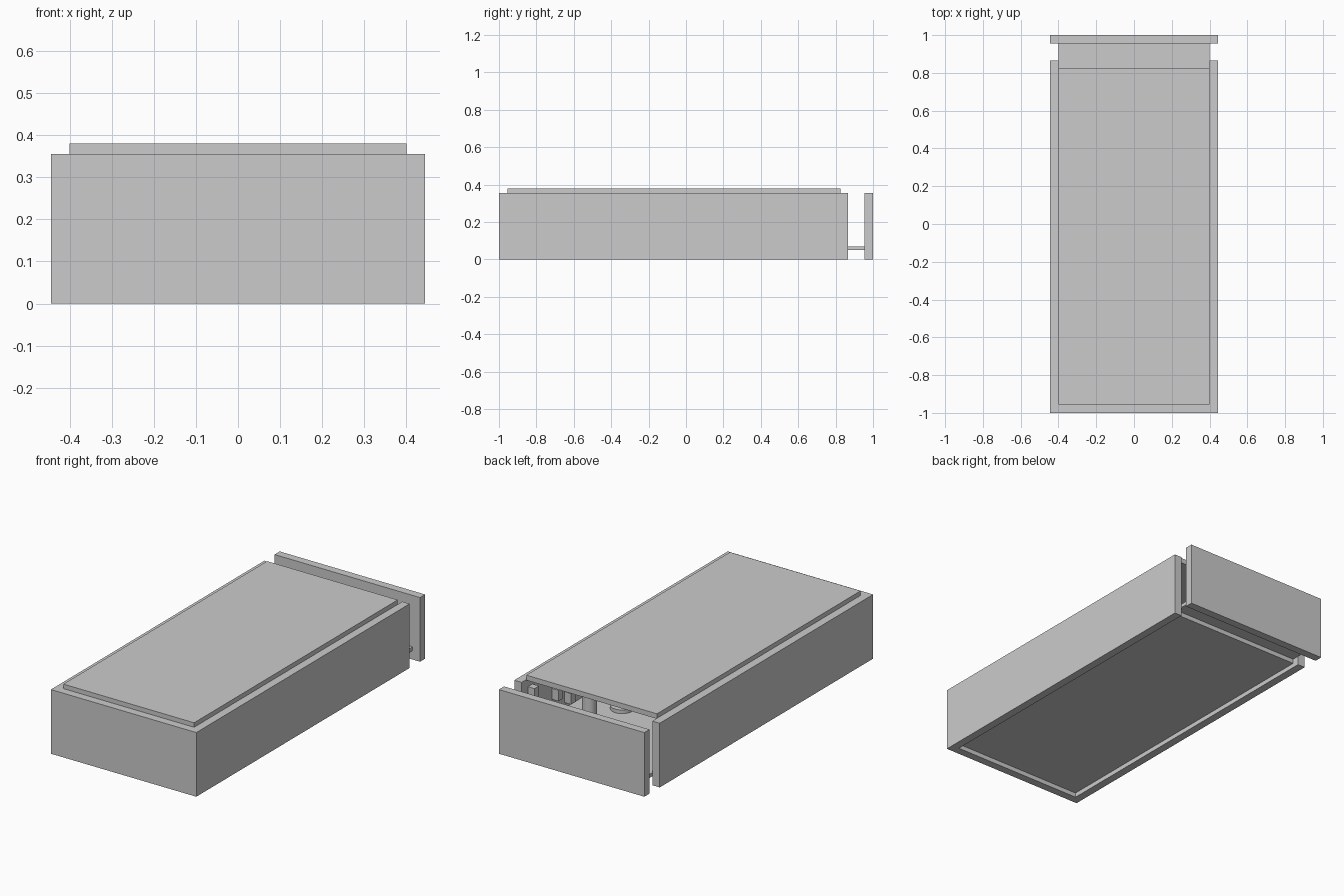
import bpy, bmesh
from mathutils import Vector

if "Cube" in bpy.data.objects:
    bpy.data.objects.remove(bpy.data.objects["Cube"])


def box(name, x, y, z):
    """Box from (min, max) ranges."""
    bm = bmesh.new()
    bmesh.ops.create_cube(bm, size=1)
    for v in bm.verts:
        v.co = Vector([r[0] + (c + 0.5) * (r[1] - r[0]) for c, r in zip(v.co, (x, y, z))])
    me = bpy.data.meshes.new(name)
    bm.to_mesh(me)
    bm.free()
    ob = bpy.data.objects.new(name, me)
    bpy.context.collection.objects.link(ob)
    return ob


def prism(name, outline, z0, z1):
    """Extrude a flat outline from z0 to z1."""
    bm = bmesh.new()
    face = bm.faces.new([bm.verts.new((x, y, z0)) for x, y in outline])
    top = bmesh.ops.extrude_face_region(bm, geom=[face])["geom"]
    bmesh.ops.translate(bm, vec=(0, 0, z1 - z0),
                        verts=[g for g in top if isinstance(g, bmesh.types.BMVert)])
    bmesh.ops.recalc_face_normals(bm, faces=bm.faces)
    me = bpy.data.meshes.new(name)
    bm.to_mesh(me)
    bm.free()
    ob = bpy.data.objects.new(name, me)
    bpy.context.collection.objects.link(ob)
    return ob


def post(name, x, y, r, z0, z1):
    bpy.ops.mesh.primitive_cylinder_add(vertices=32, radius=r, depth=z1 - z0,
                                        location=(x, y, (z0 + z1) / 2))
    ob = bpy.context.object
    ob.name = name
    bpy.ops.object.shade_smooth_by_angle()
    return ob


W, IN = 0.445, 0.40            # outer and inner half widths
FRONT, BACK = -1.0, 0.865      # ends of the fixed walls
H = 0.355

# U-shaped wall shell, open at the back
prism("case_walls", [(-W, BACK), (-W, FRONT), (W, FRONT), (W, BACK),
                     (IN, BACK), (IN, -0.955), (-IN, -0.955), (-IN, BACK)], 0, H)

# Raised top plate and recessed bottom plate
box("top_plate", (-IN, IN), (-0.955, 0.825), (H - 0.003, 0.38))
box("bottom_plate", (-IN, IN), (-0.955, 0.825), (0.025, 0.05))

# Sliding tray with its end panel, pulled partly out
box("tray", (-IN, IN), (-0.86, 0.957), (0.05, 0.07))
box("end_panel", (-W, W), (0.955, 1.0), (0, H))

# Fittings inside the case
post("tray_post", 0.10, 0.70, 0.038, 0.07, 0.33)
post("tray_disc", 0.16, 0.33, 0.06, 0.07, 0.09)
for i, (y, z) in enumerate([(0.79, 0.28), (0.58, 0.19), (0.47, 0.13)]):
    box(f"wall_bracket_{i + 1}", (0.36, IN), (y - 0.02, y + 0.02), (z - 0.03, z + 0.03))
